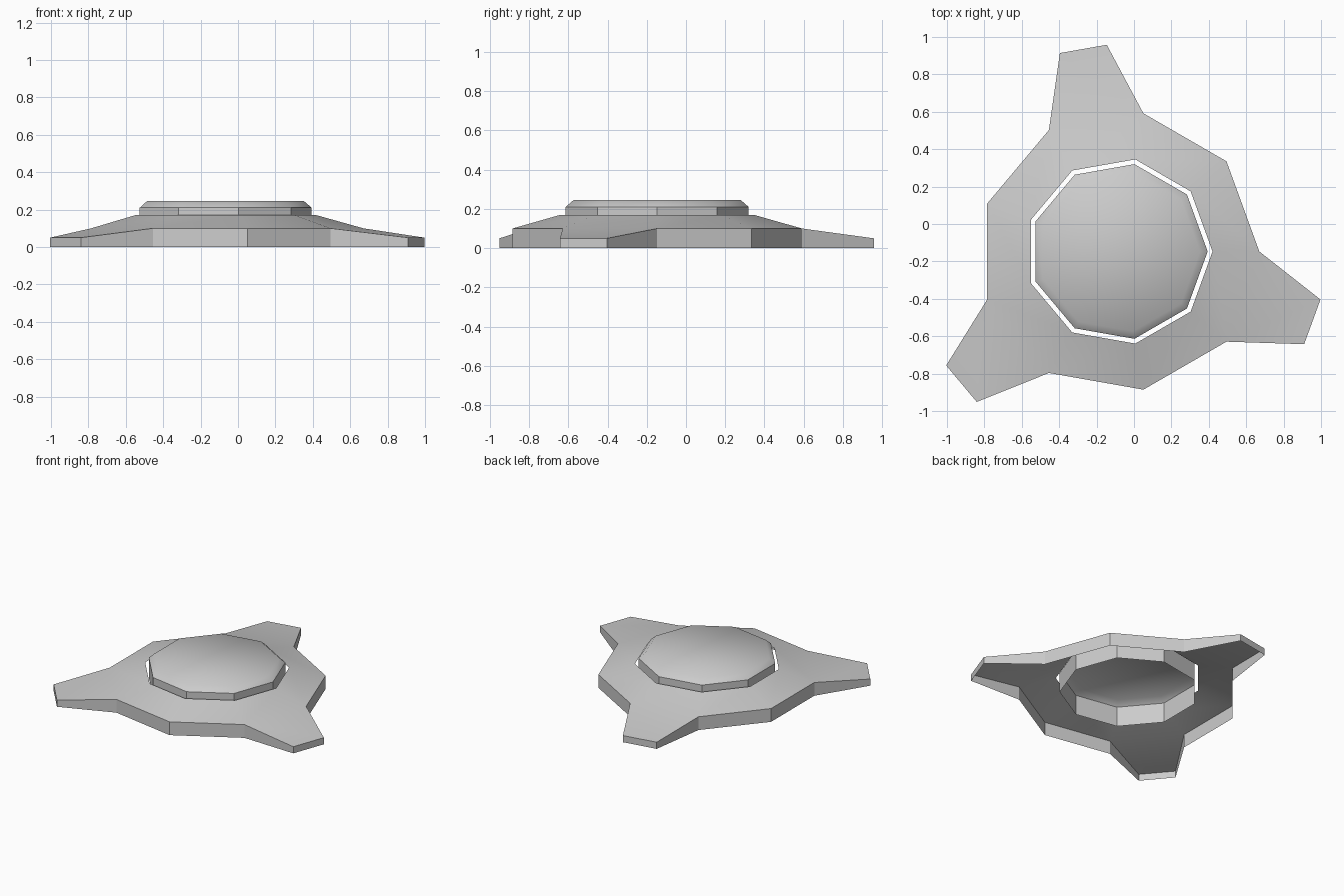
import bpy, bmesh
from math import radians, cos, sin

if "Cube" in bpy.data.objects:
    bpy.data.objects.remove(bpy.data.objects["Cube"])

CX, CY, N = -0.08, -0.147, 9   # hub centre and number of sides


def polar(r, deg, z):
    a = radians(deg)
    return (CX + r * cos(a), CY + r * sin(a), z)


def ring(bm, r, z):
    return [bm.verts.new(polar(r, 360 / N * i, z)) for i in range(N)]


def bridge(bm, lower, upper):
    n = len(lower)
    for i in range(n):
        j = (i + 1) % n
        bm.faces.new((lower[i], lower[j], upper[j], upper[i]))


def finish(bm, name, angle):
    mesh = bpy.data.meshes.new(name)
    bm.to_mesh(mesh)
    bm.free()
    ob = bpy.data.objects.new(name, mesh)
    bpy.context.collection.objects.link(ob)
    bpy.ops.object.select_all(action='DESELECT')
    bpy.context.view_layer.objects.active = ob
    ob.select_set(True)
    bpy.ops.object.shade_smooth_by_angle(angle=radians(angle))
    return ob


# Base shell: open-bottomed sloped skirt with three tapering arms
bm = bmesh.new()
inner = ring(bm, 0.5, 0.17)
corner = ring(bm, 0.75, 0.10)
bridge(bm, corner, inner)
outline = []
for i in range(N):
    outline.append(corner[i])
    if i % 3 == 2:
        mid = 40 * i + 20
        tips = [bm.verts.new(polar(1.107, mid + s * 6.6, 0.05)) for s in (-1, 1)]
        bm.faces.new((corner[i], tips[0], tips[1], corner[(i + 1) % N]))
        outline += tips
foot = [bm.verts.new((v.co.x, v.co.y, 0)) for v in outline]
bridge(bm, foot, outline)
finish(bm, "base_shell", 30)

# Centre cap: nine-sided tube with a chamfered, closed top
bm = bmesh.new()
rings = [ring(bm, r, z) for r, z in ((0.474, 0.06), (0.474, 0.21), (0.433, 0.245))]
for lo, up in zip(rings, rings[1:]):
    bridge(bm, lo, up)
bm.faces.new(rings[-1])
finish(bm, "centre_cap", 45)
for ob in bpy.data.objects:
    if ob.name == "centre_cap":
        # keep the rim and the vertical corners crisp
        for p in ob.data.polygons:
            p.use_smooth = p.normal.z > 0.3
